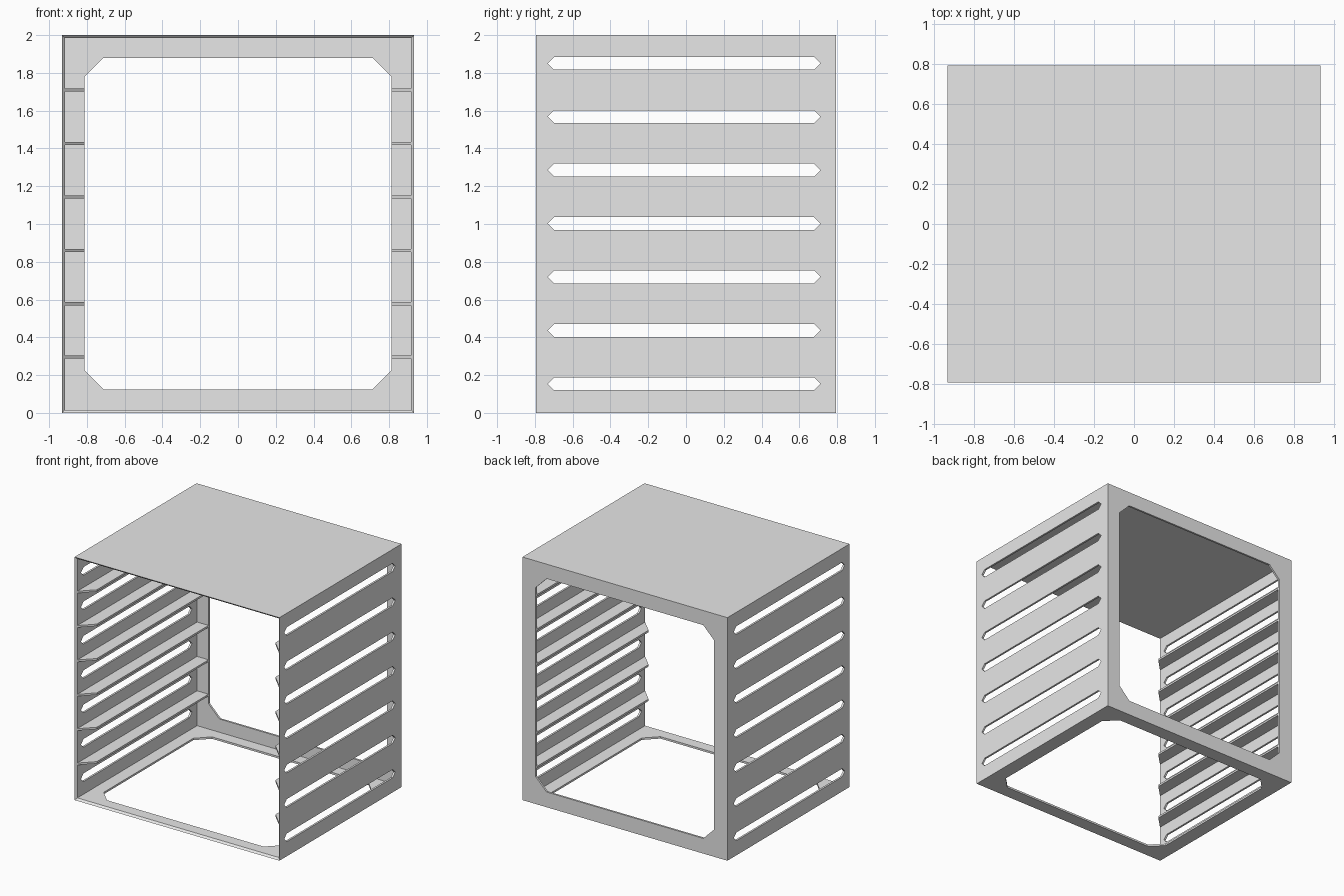
import bpy
import bmesh
from mathutils import Vector

cube = bpy.data.objects.get("Cube")
if cube:
    bpy.data.objects.remove(cube, do_unlink=True)

# Overall half sizes, sheet thickness and inner edge of the openings
X, Y, H, T = 0.933, 0.794, 2.0, 0.016
EDGE = 0.813

grey = bpy.data.materials.new("plain_grey")
grey.use_nodes = True
grey.diffuse_color = (0.8, 0.8, 0.8, 1)
grey.node_tree.nodes["Principled BSDF"].inputs["Base Color"].default_value = (0.8, 0.8, 0.8, 1)


def finish(name, bm):
    bmesh.ops.recalc_face_normals(bm, faces=bm.faces)
    mesh = bpy.data.meshes.new(name)
    bm.to_mesh(mesh)
    bm.free()
    mesh.materials.append(grey)
    obj = bpy.data.objects.new(name, mesh)
    bpy.context.collection.objects.link(obj)
    return obj


def rect(u0, u1, v0, v1):
    return [(u0, v0), (u1, v0), (u1, v1), (u0, v1)]


def chamfered(u0, u1, v0, v1, c):
    return [(u0 + c, v0), (u1 - c, v0), (u1, v0 + c), (u1, v1 - c),
            (u1 - c, v1), (u0 + c, v1), (u0, v1 - c), (u0, v0 + c)]


def panel(name, hu, v0, v1, holes, place):
    """Sheet with mitred outer edges and cut holes; place maps (u, v, depth) to space."""
    bm = bmesh.new()
    outer = [rect(-hu, hu, v0, v1)] + holes
    inner = [rect(-hu + T, hu - T, v0 + T, v1 - T)] + holes
    layers = []
    for depth, loops in ((0, outer), (T, inner)):
        edges, rings = [], []
        for loop in loops:
            ring = [bm.verts.new((u, v, depth)) for u, v in loop]
            edges += [bm.edges.new((a, b)) for a, b in zip(ring, ring[1:] + ring[:1])]
            rings.append(ring)
        bmesh.ops.triangle_fill(bm, edges=edges, use_beauty=True, normal=Vector((0, 0, 1)))
        layers.append(rings)
    # Sides of the outline and of each hole
    for low, high in zip(*layers):
        for i in range(len(low)):
            j = (i + 1) % len(low)
            bm.faces.new((low[i], low[j], high[j], high[i]))
    for v in bm.verts:
        v.co = place(*v.co)
    return finish(name, bm)


# Side walls with seven vent slots each
STEP = 0.2828
slots = []
for k in range(7):
    z = 0.154 + k * STEP
    slots.append(chamfered(-0.73, 0.71, z - 0.034, z + 0.034, 0.032))
panel("left_wall", Y, 0, H, slots, lambda u, v, d: (X - d, u, v))
panel("right_wall", Y, 0, H, slots, lambda u, v, d: (d - X, u, v))

# Solid top, framed base and framed back
panel("top_panel", X, -Y, Y, [], lambda u, v, d: (u, v, H - d))
panel("base_frame", X, -Y, Y, [chamfered(-EDGE, EDGE, -0.685, 0.68, 0.1)],
      lambda u, v, d: (u, v, d))
panel("back_frame", X, 0, H, [chamfered(-EDGE, EDGE, 0.125, 1.88, 0.1)],
      lambda u, v, d: (u, Y - d, v))

# Shelf runners with a chamfered front corner
for side, label in ((1, "left"), (-1, "right")):
    wall = X - T
    outline = [(wall, -Y + T), (EDGE, -Y + T + wall - EDGE), (EDGE, Y - T), (wall, Y - T)]
    for k in range(6):
        z = 0.295 + k * STEP
        bm = bmesh.new()
        face = bm.faces.new([bm.verts.new((side * x, y, z - T / 2)) for x, y in outline])
        out = bmesh.ops.extrude_face_region(bm, geom=[face], use_keep_orig=True)
        top = [g for g in out["geom"] if isinstance(g, bmesh.types.BMVert)]
        bmesh.ops.translate(bm, verts=top, vec=(0, 0, T))
        finish(f"{label}_runner_{k + 1}", bm)
